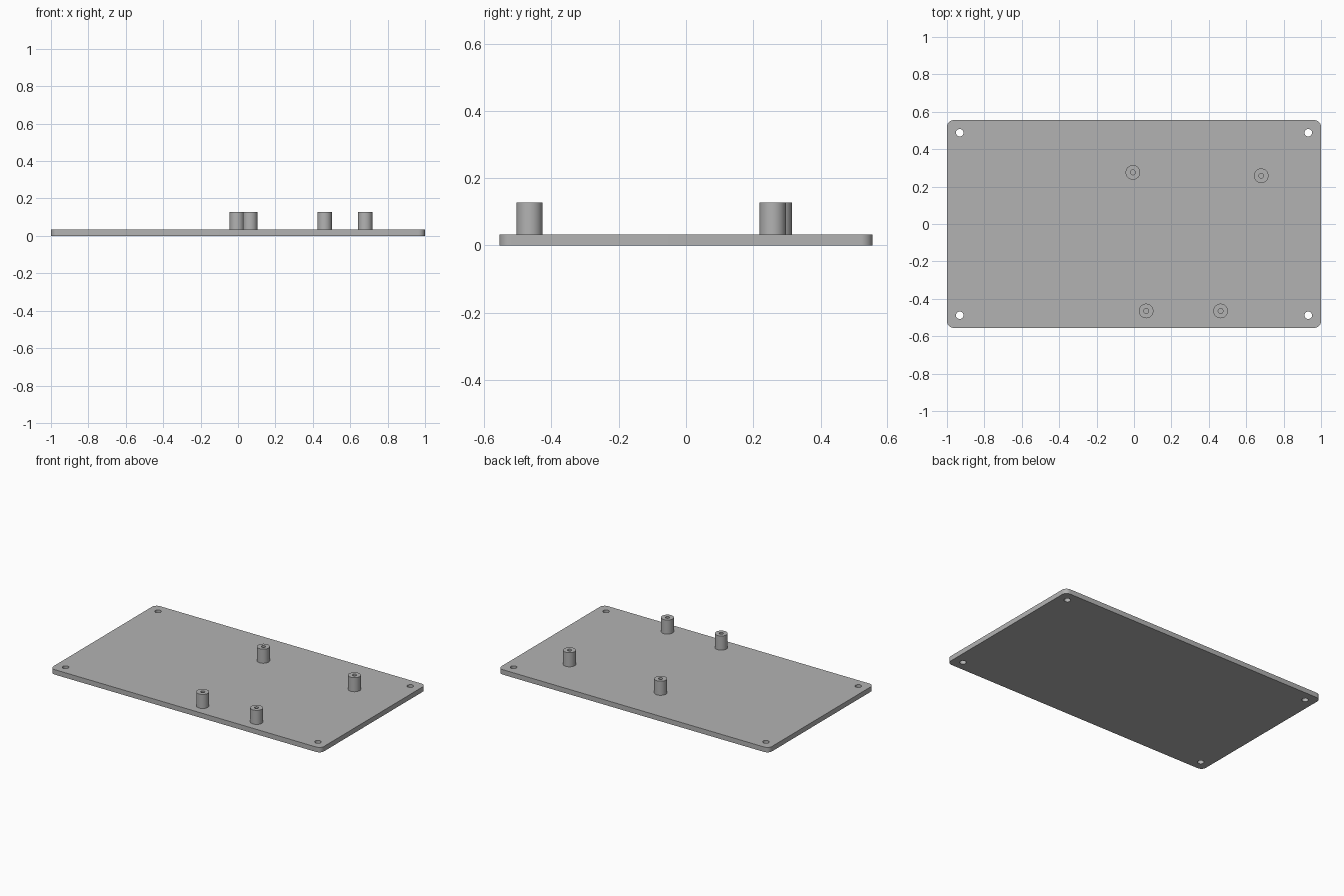
import bpy, bmesh
from math import pi, sin, cos, radians

cube = bpy.data.objects.get("Cube")
if cube:
    bpy.data.objects.remove(cube, do_unlink=True)

THICK, TOP = 0.033, 0.127
HALF_X, HALF_Y, CORNER = 1.0, 0.555, 0.035
HOLE_X, HOLE_Y, HOLE_R = 0.932, 0.488, 0.02
POST_R, BORE_R = 0.039, 0.013
SEGMENTS = 48

grey = bpy.data.materials.new("Grey")
grey.use_nodes = True
colour = (0.45, 0.45, 0.45, 1)
grey.diffuse_color = colour
grey.node_tree.nodes["Principled BSDF"].inputs["Base Color"].default_value = colour


def arc(cx, cy, r, start, sweep, steps):
    return [(cx + r * cos(start + sweep * i / steps),
             cy + r * sin(start + sweep * i / steps)) for i in range(steps)]


def finish(obj):
    """Select the object, assign the colour and smooth its round sides."""
    obj.data.materials.clear()
    obj.data.materials.append(grey)
    bpy.ops.object.select_all(action="DESELECT")
    obj.select_set(True)
    bpy.context.view_layer.objects.active = obj
    bpy.ops.object.shade_smooth_by_angle(angle=radians(30))


def make_object(name, bm):
    mesh = bpy.data.meshes.new(name)
    bm.to_mesh(mesh)
    bm.free()
    obj = bpy.data.objects.new(name, mesh)
    bpy.context.collection.objects.link(obj)
    finish(obj)
    return obj


# Base plate: rounded outline with four through holes, filled and extruded
outline = []
for i, (sx, sy) in enumerate([(1, 1), (-1, 1), (-1, -1), (1, -1)]):
    outline += arc(sx * (HALF_X - CORNER), sy * (HALF_Y - CORNER),
                   CORNER, i * pi / 2, pi / 2, 12)
    outline.append((sx * (HALF_X - CORNER) + CORNER * cos((i + 1) * pi / 2),
                    sy * (HALF_Y - CORNER) + CORNER * sin((i + 1) * pi / 2)))
loops = [outline] + [arc(sx * HOLE_X, sy * HOLE_Y, HOLE_R, 0, 2 * pi, SEGMENTS)
                     for sx in (-1, 1) for sy in (-1, 1)]

bm = bmesh.new()
edges = []
for loop in loops:
    verts = [bm.verts.new((x, y, 0)) for x, y in loop]
    edges += [bm.edges.new((a, b)) for a, b in zip(verts, verts[1:] + verts[:1])]
bmesh.ops.triangle_fill(bm, edges=edges, use_beauty=True, use_dissolve=False)
extruded = bmesh.ops.extrude_face_region(bm, geom=bm.faces[:], use_keep_orig=True)
bmesh.ops.translate(bm, vec=(0, 0, THICK),
                    verts=[g for g in extruded["geom"] if isinstance(g, bmesh.types.BMVert)])
bmesh.ops.recalc_face_normals(bm, faces=bm.faces[:])
make_object("base_plate", bm)


# Standoffs: lathed posts with a blind bore
def standoff(name, x, y):
    profile = [(0, THICK), (BORE_R, THICK), (BORE_R, TOP), (POST_R, TOP),
               (POST_R, THICK - 0.005), (0, THICK - 0.005)]
    bm = bmesh.new()
    verts = [bm.verts.new((r, 0, z)) for r, z in profile]
    edges = [bm.edges.new(pair) for pair in zip(verts, verts[1:])]
    bmesh.ops.spin(bm, geom=verts + edges, axis=(0, 0, 1), cent=(0, 0, 0),
                   angle=2 * pi, steps=SEGMENTS)
    bmesh.ops.remove_doubles(bm, verts=bm.verts[:], dist=0.0001)
    bmesh.ops.recalc_face_normals(bm, faces=bm.faces[:])
    make_object(name, bm).location = (x, y, 0)


for name, x, y in [("back_middle_standoff", -0.006, 0.276),
                   ("back_left_standoff", 0.68, 0.258),
                   ("front_middle_standoff", 0.065, -0.465),
                   ("front_left_standoff", 0.463, -0.465)]:
    standoff(name, x, y)
